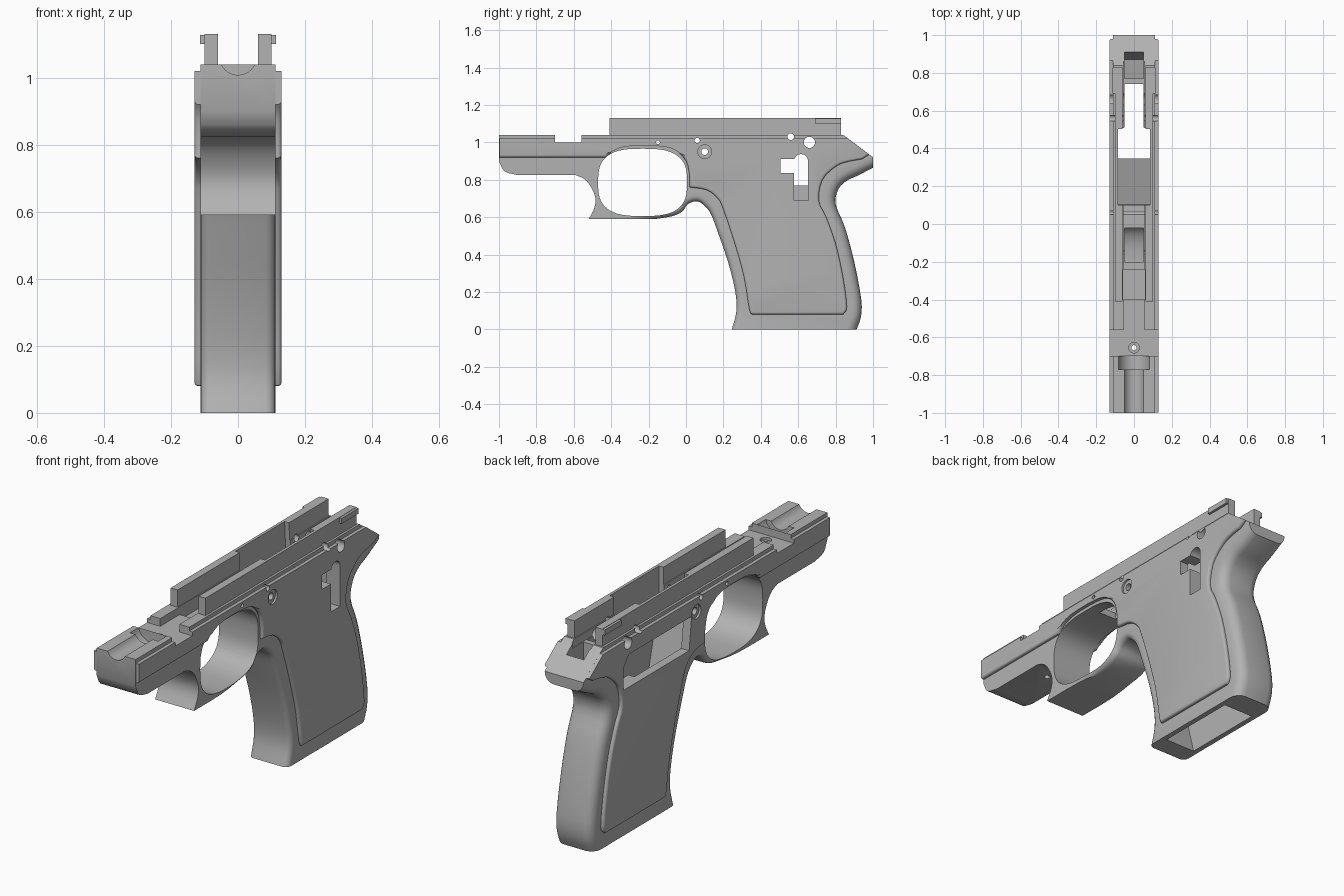
import bpy, bmesh, math
from mathutils import Matrix, Vector

if "Cube" in bpy.data.objects:
    bpy.data.objects.remove(bpy.data.objects["Cube"], do_unlink=True)

grey = bpy.data.materials.new("neutral grey")
grey.use_nodes = True
COLOUR = (0.45, 0.45, 0.45, 1)
grey.diffuse_color = COLOUR
grey.node_tree.nodes["Principled BSDF"].inputs["Base Color"].default_value = COLOUR


def spline(pts, steps=3):
    """Smooth run of profile points."""
    p = [Vector(q) for q in pts]
    p = [2 * p[0] - p[1]] + p + [2 * p[-1] - p[-2]]
    out = []
    for a, b, c, d in zip(p, p[1:], p[2:], p[3:]):
        for i in range(steps):
            t = i / steps
            out.append(0.5 * (2 * b + (c - a) * t + (2 * a - 5 * b + 4 * c - d) * t * t
                              + (3 * b - a - 3 * c + d) * t ** 3))
    return [tuple(v) for v in out] + [tuple(pts[-1])]


def rect(y0, y1, z0, z1):
    return [(y0, z0), (y1, z0), (y1, z1), (y0, z1)]


def oval(y, z, ry, rz, power=2, n=32):
    pts = []
    for i in range(n):
        a = 2 * math.pi * i / n
        c, s = math.cos(a), math.sin(a)
        pts.append((y + ry * math.copysign(abs(c) ** (2 / power), c),
                    z + rz * math.copysign(abs(s) ** (2 / power), s)))
    return pts


def finish(name, bm):
    bmesh.ops.recalc_face_normals(bm, faces=bm.faces[:])
    mesh = bpy.data.meshes.new(name)
    bm.to_mesh(mesh)
    bm.free()
    mesh.materials.append(grey)
    ob = bpy.data.objects.new(name, mesh)
    bpy.context.scene.collection.objects.link(ob)
    return ob


def prism(name, pts, x0, x1, bevels=()):
    """Side profile extruded across x; bevels are (rule, width) pairs."""
    bm = bmesh.new()
    face = bm.faces.new([bm.verts.new((x0, y, z)) for y, z in pts])
    new = bmesh.ops.extrude_face_region(bm, geom=[face])["geom"]
    bmesh.ops.translate(bm, vec=(x1 - x0, 0, 0),
                        verts=[v for v in new if isinstance(v, bmesh.types.BMVert)])
    for rule, width in bevels:
        edges = [e for e in bm.edges if abs(e.verts[0].co.x - e.verts[1].co.x) < 1e-5
                 and abs(abs(e.verts[0].co.x) - x1) < 1e-5
                 and all(rule(v.co.y, v.co.z) for v in e.verts)]
        bmesh.ops.bevel(bm, geom=edges, offset=width, offset_type='OFFSET', segments=4,
                        profile=0.5, affect='EDGES', clamp_overlap=False)
    return finish(name, bm)


def rod(name, r, centre, length, axis):
    bm = bmesh.new()
    turn = Matrix.Rotation(math.pi / 2, 4, 'X') if axis == 'y' else Matrix()
    bmesh.ops.create_cone(bm, cap_ends=True, segments=32, radius1=r, radius2=r,
                          depth=length, matrix=Matrix.Translation(centre) @ turn)
    return finish(name, bm)


def combine(target, tool, operation):
    tool.hide_render = True
    mod = target.modifiers.new(operation, 'BOOLEAN')
    mod.operation, mod.solver, mod.object = operation, 'EXACT', tool
    bpy.context.view_layer.update()
    deps = bpy.context.evaluated_depsgraph_get()
    mesh = bpy.data.meshes.new_from_object(target.evaluated_get(deps))
    target.modifiers.clear()
    target.data = mesh
    bpy.data.objects.remove(tool, do_unlink=True)


# Core silhouette: dust cover, guard, front strap, back strap and tang
back = spline([(1.0, .865), (.92, .823), (.86, .795), (.815, .75), (.80, .67), (.85, .545),
               (.90, .36), (.937, .16), (.935, .065), (.912, 0)])
front = spline([(.245, 0), (.27, .1), (.262, .21), (.225, .36), (.17, .52), (.134, .615),
                (.10, .66), (.06, .685), (.01, .67), (-.02, .63), (-.075, .605), (-.165, .59)])
guard = spline([(-.52, .59), (-.49, .65), (-.485, .705), (-.51, .765), (-.545, .805), (-.59, .825)])
nose = spline([(-.9, .825), (-.97, .845), (-1, .9)])
frame = prism("frame", [(-1, 1.04), (.84, 1.04), (1, .92)] + back + front + guard + nose,
              -.112, .112,
              [(lambda y, z: y > .78 and z < .87, .05),
               (lambda y, z: -.17 < y < .3 and z < .7, .03)])

# Wider side slabs: upper frame and raised grip panels
slab = [(-.998, .92), (-.998, 1.02), (.866, 1.02), (.98, .935)]
slab += spline([(.94, .91), (.86, .895), (.80, .87), (.73, .80), (.71, .69), (.75, .60),
                (.80, .46), (.84, .28), (.86, .12), (.84, .08)])
slab += spline([(.36, .08), (.34, .10), (.31, .28), (.26, .46), (.2, .64), (.17, .70),
                (.11, .745), (.02, .76)])
slab += spline([(.02, .82), (0, .9), (-.06, .96), (-.15, .98), (-.3, .98), (-.38, .96), (-.43, .92)])
combine(frame, prism("side_slabs", slab, -.13, .13, [(lambda y, z: z < .95, .012)]), 'UNION')

# Top rails with short rear flanges
for s in (-1, 1):
    for name, a, b, shape in (("rail", .06, .1, rect(-.41, .83, .99, 1.13)),
                              ("rail_flange", .09, .113, rect(.69, .828, 1.10, 1.128))):
        combine(frame, prism(name, shape, min(s * a, s * b), max(s * a, s * b)), 'UNION')

# Openings cut across the body: (name, profile, x from, x to)
cuts = [
    ("guard_opening", oval(-.232, .786, .238, .18, 2.9, 56), -.3, .3),
    ("nose_notch", rect(-.7, -.56, 1.0, 1.2), -.3, .3),
    ("top_channel", rect(-.57, .86, 1.0, 1.2), -.055, .055),
    ("front_recess", rect(-.4, -.24, .97, 1.2), -.058, .058),
    ("guard_slot", rect(-.2, -.02, .88, 1.2), -.05, .05),
    ("grip_well", [(.36, -.05), (.80, -.05), (.52, .85), (.50, 1.2), (.10, 1.2), (.10, .95)],
     -.085, .085),
    ("rear_slot", [(.4, 1.2), (.74, 1.2), (.74, .1), (.5, .1)], -.05, .05),
    ("tang_slot", [(.77, 1.2), (.77, .8), (.87, .82), (.96, 1.2)], -.05, .05),
    ("left_slot_tall", rect(.578, .652, .69, .90), .04, .3),
    ("left_slot_round", oval(.615, .90, .037, .037), .04, .3),
    ("left_slot_short", rect(.505, .60, .835, .91), .04, .3),
    ("right_window", [(.16, .77), (.70, .77), (.70, .88), (.655, .94), (.14, .94)], -.3, -.04),
]
for y, z, r in ((.66, 1.0, .03), (.56, 1.03, .018), (.1, .95, .018), (.06, 1.01, .014),
                (-.15, 1.0, .01)):
    cuts.append(("pin_hole", oval(y, z, r, r), -.3, .3))
for a, b in ((-.3, -.12), (.12, .3)):
    cuts.append(("pin_recess", oval(.1, .95, .037, .037), a, b))
for cut in cuts:
    combine(frame, prism(*cut), 'DIFFERENCE')

# Rounded trough in the nose and the vertical hole behind it
combine(frame, rod("nose_trough", .055, (0, -.9, 1.063), .4, 'y'), 'DIFFERENCE')
combine(frame, rod("nose_pocket", .085, (0, -.735, 1.063), .07, 'y'), 'DIFFERENCE')
combine(frame, rod("nose_hole", .014, (0, -.655, .9), .6, 'z'), 'DIFFERENCE')
combine(frame, rod("nose_hole_recess", .028, (0, -.655, 1.0), .03, 'z'), 'DIFFERENCE')

# Smooth shading with sharp corners
bpy.ops.object.select_all(action='DESELECT')
frame.select_set(True)
bpy.context.view_layer.objects.active = frame
bpy.ops.object.shade_smooth_by_angle(angle=math.radians(30))
